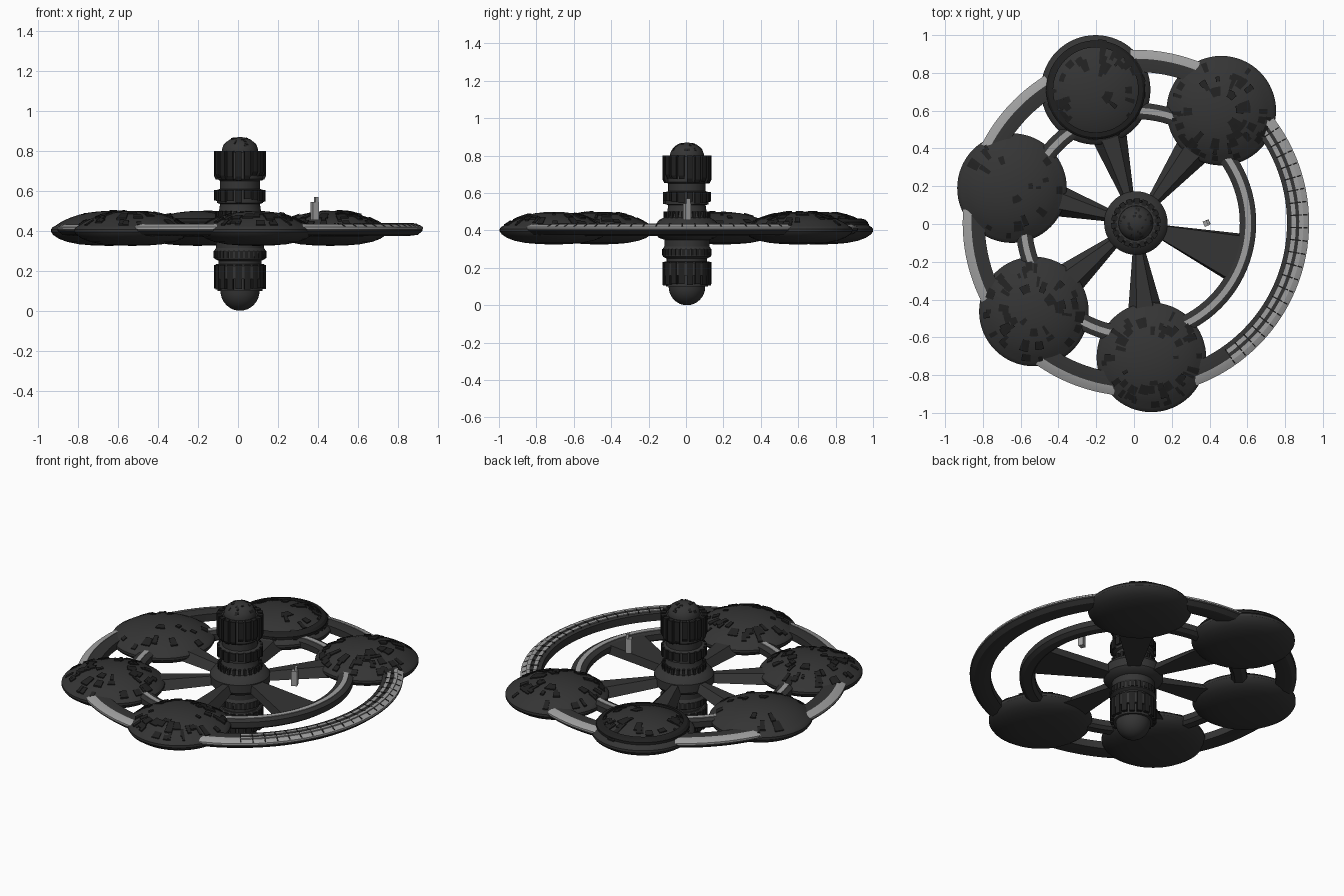
import bpy, bmesh, math, random
from mathutils import Matrix, Vector

if "Cube" in bpy.data.objects:
    bpy.data.objects.remove(bpy.data.objects["Cube"])

random.seed(4)
CX, CY = 0.01, 0.005
TAU = 2 * math.pi


def material(name, v):
    m = bpy.data.materials.new(name)
    m.diffuse_color = (v, v, v, 1)
    m.use_nodes = True
    m.node_tree.nodes["Principled BSDF"].inputs["Base Color"].default_value = m.diffuse_color
    return m


DARK, BLACK, LIGHT = material("dark_hull", 0.035), material("black_panel", 0.015), material("light_trim", 0.35)


def finish(name, bm, mat, loc=(CX, CY, 0), smooth=True):
    bmesh.ops.remove_doubles(bm, verts=bm.verts, dist=1e-5)
    bmesh.ops.recalc_face_normals(bm, faces=bm.faces)
    me = bpy.data.meshes.new(name)
    bm.to_mesh(me)
    bm.free()
    ob = bpy.data.objects.new(name, me)
    ob.location = loc
    me.materials.append(mat)
    bpy.context.collection.objects.link(ob)
    if smooth:
        bpy.ops.object.select_all(action='DESELECT')
        ob.select_set(True)
        bpy.context.view_layer.objects.active = ob
        bpy.ops.object.shade_smooth_by_angle(angle=math.radians(30))
    return ob


def sweep(bm, section, a0=0.0, a1=TAU, steps=64, closed=True):
    """Sweep an (r, z) section about z; partial sweeps get end caps."""
    full = abs(a1 - a0 - TAU) < 1e-6
    rows = []
    for i in range(steps if full else steps + 1):
        a = a0 + (a1 - a0) * i / steps
        rows.append([bm.verts.new((r * math.cos(a), r * math.sin(a), z)) for r, z in section])
    n = len(section)
    for i in range(steps):
        p, q = rows[i], rows[(i + 1) % len(rows)]
        for j in range(n if closed else n - 1):
            k = (j + 1) % n
            bm.faces.new((p[j], q[j], q[k], p[k]))
    if not full:
        bm.faces.new(rows[0])
        bm.faces.new(rows[-1])


def lathe(name, section, mat, closed=False, loc=(CX, CY, 0), a0=0.0, a1=TAU, steps=64):
    bm = bmesh.new()
    sweep(bm, section, a0, a1, steps, closed)
    return finish(name, bm, mat, loc)


def teeth(name, n, r0, r1, z0, z1, fill=0.65, vary=0.0, chamfer=0.0):
    bm = bmesh.new()
    for i in range(n):
        a = TAU * i / n
        lo = z0 + random.random() * vary
        sec = [(r0, lo), (r1 - chamfer, lo), (r1, lo + 2 * chamfer), (r1, z1), (r0, z1)]
        if chamfer == 0:
            sec = [(r0, lo), (r1, lo), (r1, z1), (r0, z1)]
        sweep(bm, sec, a, a + TAU / n * fill, 2)
    finish(name, bm, BLACK, smooth=False)


# central hub: domes, bands and necks in one turned body
dome = [(0.092 * math.cos(t), 0.795 + 0.075 * math.sin(t)) for t in [math.pi / 2 * i / 8 for i in range(9)]]
bowl = [(0.098 * math.cos(t), 0.10 - 0.10 * math.sin(t)) for t in [math.pi / 2 * i / 8 for i in range(8, -1, -1)]]
bowl[0], dome[-1] = (0, 0), (0, 0.87)
lathe("hub", bowl + [(0.112, 0.10), (0.112, 0.16), (0.128, 0.16), (0.128, 0.225), (0.118, 0.235),
                     (0.108, 0.235), (0.108, 0.25), (0.128, 0.26), (0.13, 0.30), (0.12, 0.315), (0.12, 0.35),
                     (0.15, 0.36), (0.168, 0.38), (0.168, 0.43), (0.15, 0.455), (0.12, 0.47), (0.105, 0.50),
                     (0.10, 0.535), (0.115, 0.54), (0.115, 0.605), (0.10, 0.61), (0.10, 0.65), (0.112, 0.66),
                     (0.112, 0.795)] + dome, DARK)
teeth("upper_hub_teeth", 18, 0.10, 0.131, 0.65, 0.80, 0.68, 0.03, 0.01)
teeth("middle_hub_teeth", 18, 0.10, 0.129, 0.54, 0.605, 0.7, 0.02)
teeth("core_teeth", 24, 0.10, 0.125, 0.44, 0.50, 0.5, 0.01)
teeth("lower_hub_teeth", 18, 0.10, 0.131, 0.105, 0.23, 0.7, 0.01)
teeth("lower_collar_teeth", 32, 0.11, 0.132, 0.265, 0.30, 0.6)


def panels(name, height, count, rmin, rmax, h, loc, mat):
    """Random raised sector plates that follow a domed surface."""
    bm = bmesh.new()
    for _ in range(count):
        r0 = rmin + (rmax - rmin) * math.sqrt(random.random()) * 0.9
        r1 = min(rmax, r0 + (rmax - rmin) * random.uniform(0.1, 0.28))
        a = random.random() * TAU
        w = random.uniform(0.012, 0.045) * rmax / 0.27 / r0
        k = h * random.uniform(0.5, 1)
        sweep(bm, [(r0, height(r0) - 0.006), (r1, height(r1) - 0.006),
                   (r1, height(r1) + k), (r0, height(r0) + k)], a, a + w, 3)
    finish(name, bm, mat, loc, False)


panels("hub_cap_panels", lambda r: 0.795 + 0.075 * math.sqrt(max(0, 1 - (r / 0.092) ** 2)),
       22, 0.02, 0.085, 0.004, (CX, CY, 0), BLACK)

# habitat saucers with raised plating
top = [(0.27, 0.425), (0.24, 0.445), (0.20, 0.464), (0.15, 0.481), (0.10, 0.492), (0.05, 0.498), (0, 0.50)]
under = [(0, 0.325), (0.08, 0.327), (0.15, 0.333), (0.21, 0.345), (0.25, 0.36), (0.28, 0.38),
         (0.29, 0.395), (0.29, 0.408), (0.283, 0.418)]


def saucer_height(r):
    for (r1, z1), (r0, z0) in zip(top, top[1:]):
        if r0 <= r <= r1:
            return z0 + (z1 - z0) * (r - r0) / (r1 - r0)
    return 0.425


saucers = [(0.462, 0.60, 55), (-0.203, 0.71, 45), (-0.646, 0.19, 16), (-0.53, -0.463, 50), (0.092, -0.706, 50)]
for i, (x, y, count) in enumerate(saucers, 1):
    lathe(f"saucer_{i}", under + top, DARK, loc=(x, y, 0))
    panels(f"saucer_panels_{i}", saucer_height, count, 0.04, 0.268, 0.009, (x, y, 0), BLACK)
lathe("saucer_raised_ring", [(0.225, 0.44), (0.262, 0.42), (0.262, 0.445), (0.25, 0.458), (0.225, 0.464)],
      BLACK, True, (-0.203, 0.71, 0))

# outer ring with bright trim band
lathe("outer_ring", [(0.80, 0.385), (0.85, 0.375), (0.89, 0.38), (0.915, 0.40), (0.915, 0.418),
                     (0.89, 0.428), (0.86, 0.434), (0.80, 0.43)], DARK, True, steps=128)
lathe("outer_ring_trim", [(0.87, 0.425), (0.917, 0.41), (0.917, 0.419), (0.89, 0.431), (0.87, 0.435)],
      LIGHT, True, steps=128)

# exposed right-hand arc: twin rails and crossbars
A0, A1 = math.radians(-55), math.radians(38)
for name, r in (("inner_rail", 0.825), ("outer_rail", 0.865)):
    lathe(name, [(r, 0.425), (r + 0.022, 0.425), (r + 0.022, 0.438), (r, 0.438)], LIGHT, True, a0=A0, a1=A1, steps=40)
bm = bmesh.new()
for i in range(22):
    a = A0 + (A1 - A0) * i / 21
    sweep(bm, [(0.82, 0.425), (0.91, 0.415), (0.91, 0.424), (0.88, 0.438), (0.82, 0.44)], a, a + 0.008, 1)
finish("rail_crossbars", bm, BLACK, smooth=False)

# inner ring
lathe("inner_ring", [(0.55, 0.385), (0.57, 0.37), (0.615, 0.37), (0.637, 0.385), (0.637, 0.42),
                     (0.615, 0.43), (0.57, 0.43), (0.55, 0.42)], DARK, True, steps=96)
lathe("inner_ring_trim", [(0.58, 0.425), (0.61, 0.425), (0.61, 0.434), (0.58, 0.434)], LIGHT, True, steps=96)


# flared spokes, wider at the ring and narrower on top
def spoke(name, angle, w_in, w_out, bevel, z0=0.375, z1=0.425):
    bm = bmesh.new()
    ends = []
    for r, w in ((0.13, w_in), (0.575, w_out)):
        ends.append([bm.verts.new(p) for p in ((r, -w, z0), (r, w, z0), (r, w * bevel, z1), (r, -w * bevel, z1))])
    a, b = ends
    bm.faces.new(a)
    bm.faces.new(b)
    for j in range(4):
        k = (j + 1) % 4
        bm.faces.new((a[j], a[k], b[k], b[j]))
    bmesh.ops.rotate(bm, verts=bm.verts, cent=Vector(), matrix=Matrix.Rotation(math.radians(angle), 3, 'Z'))
    finish(name, bm, DARK, smooth=False)


for i, ang in enumerate((52, 107, 164, 220, 276), 1):
    spoke(f"spoke_{i}", ang, 0.03, 0.11, 0.5)
spoke("wide_spoke", -19, 0.035, 0.135, 0.9)

# small free-standing tower
for name, size, pos in (("tower", (0.034, 0.03, 0.09), (0.385, 0.005, 0.50)),
                        ("tower_tip", (0.015, 0.022, 0.03), (0.392, 0.01, 0.555))):
    bm = bmesh.new()
    bmesh.ops.create_cube(bm, size=1)
    bmesh.ops.scale(bm, vec=size, verts=bm.verts)
    bmesh.ops.rotate(bm, verts=bm.verts, cent=Vector(), matrix=Matrix.Rotation(0.4, 3, 'Z'))
    finish(name, bm, LIGHT, pos, False)
